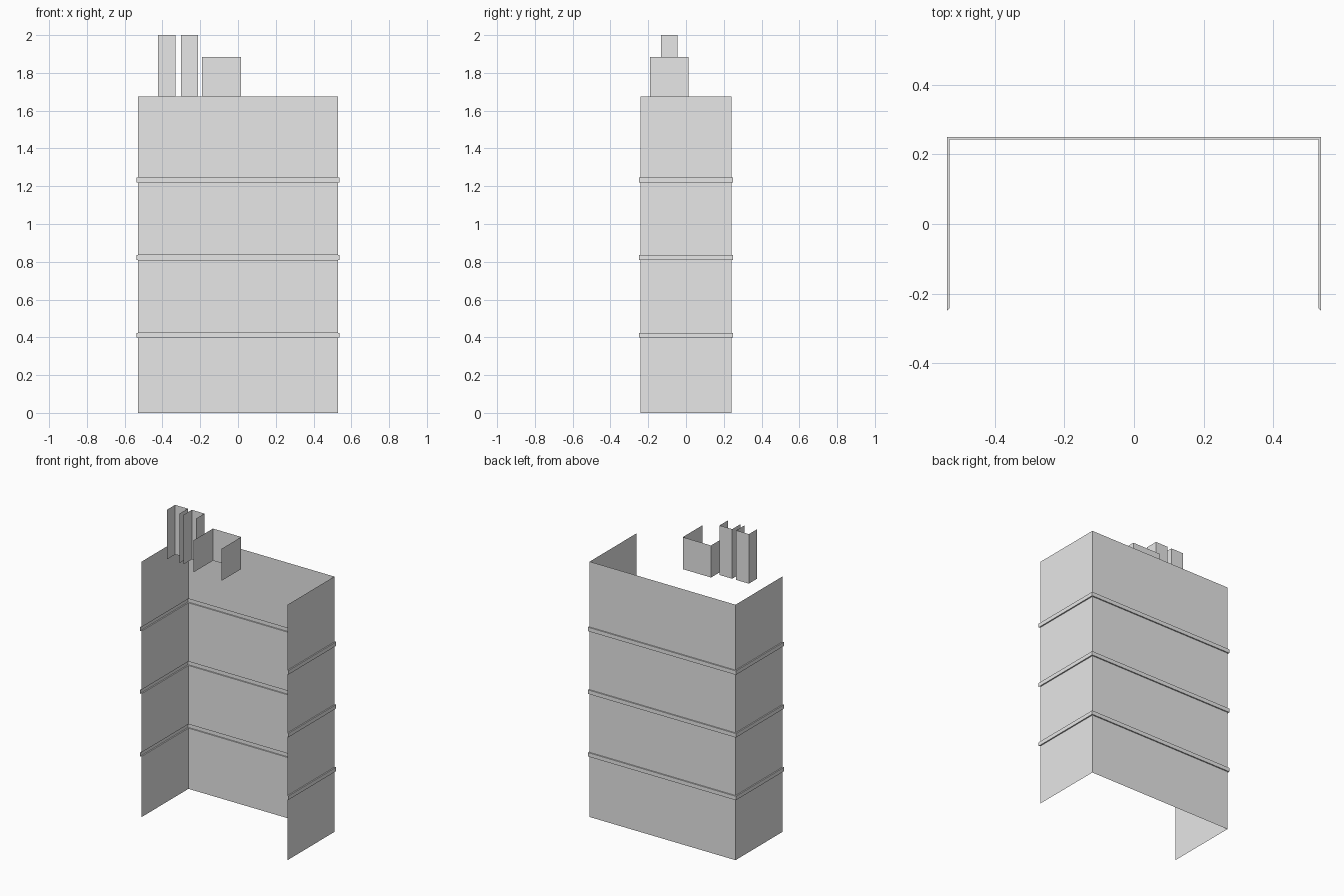
import bpy
import bmesh

cube = bpy.data.objects.get("Cube")
if cube:
    bpy.data.objects.remove(cube, do_unlink=True)

grey = bpy.data.materials.new("light grey")
grey.use_nodes = True
colour = (0.8, 0.8, 0.8, 1)
grey.diffuse_color = colour
grey.node_tree.nodes["Principled BSDF"].inputs["Base Color"].default_value = colour


def open_shell(name, x0, x1, y0, y1, profile):
    """Three thin walls, open at the front; profile holds (outward offset, height)."""
    bm = bmesh.new()
    rows = []
    for out, z in profile:
        path = [(x1 + out, y0 - out), (x1 + out, y1 + out),
                (x0 - out, y1 + out), (x0 - out, y0 - out)]
        rows.append([bm.verts.new((x, y, z)) for x, y in path])
    for low, high in zip(rows, rows[1:]):
        for i in range(3):
            bm.faces.new((low[i], low[i + 1], high[i + 1], high[i]))
    mesh = bpy.data.meshes.new(name)
    bm.to_mesh(mesh)
    bm.free()
    mesh.materials.append(grey)
    obj = bpy.data.objects.new(name, mesh)
    bpy.context.scene.collection.objects.link(obj)
    return obj


# Main walls with a raised band between storeys
ROOF = 1.675
BAND_OUT, BAND_HALF, STOREY = 0.008, 0.013, 0.411
wall_profile = [(0, 0)]
for storey in (1, 2, 3):
    z = storey * STOREY
    wall_profile += [(0, z - BAND_HALF), (BAND_OUT, z - BAND_HALF),
                     (BAND_OUT, z + BAND_HALF), (0, z + BAND_HALF)]
wall_profile.append((0, ROOF))
open_shell("building_walls", -0.529, 0.529, -0.242, 0.242, wall_profile)

# Rooftop hut
open_shell("roof_hut", -0.19, 0.015, -0.19, 0.012, [(0, ROOF), (0, 1.885)])

# Pair of tall rooftop stacks
for name, x in (("outer_stack", -0.424), ("inner_stack", -0.303)):
    open_shell(name, x, x + 0.092, -0.132, -0.046, [(0, ROOF), (0, 2.0)])
